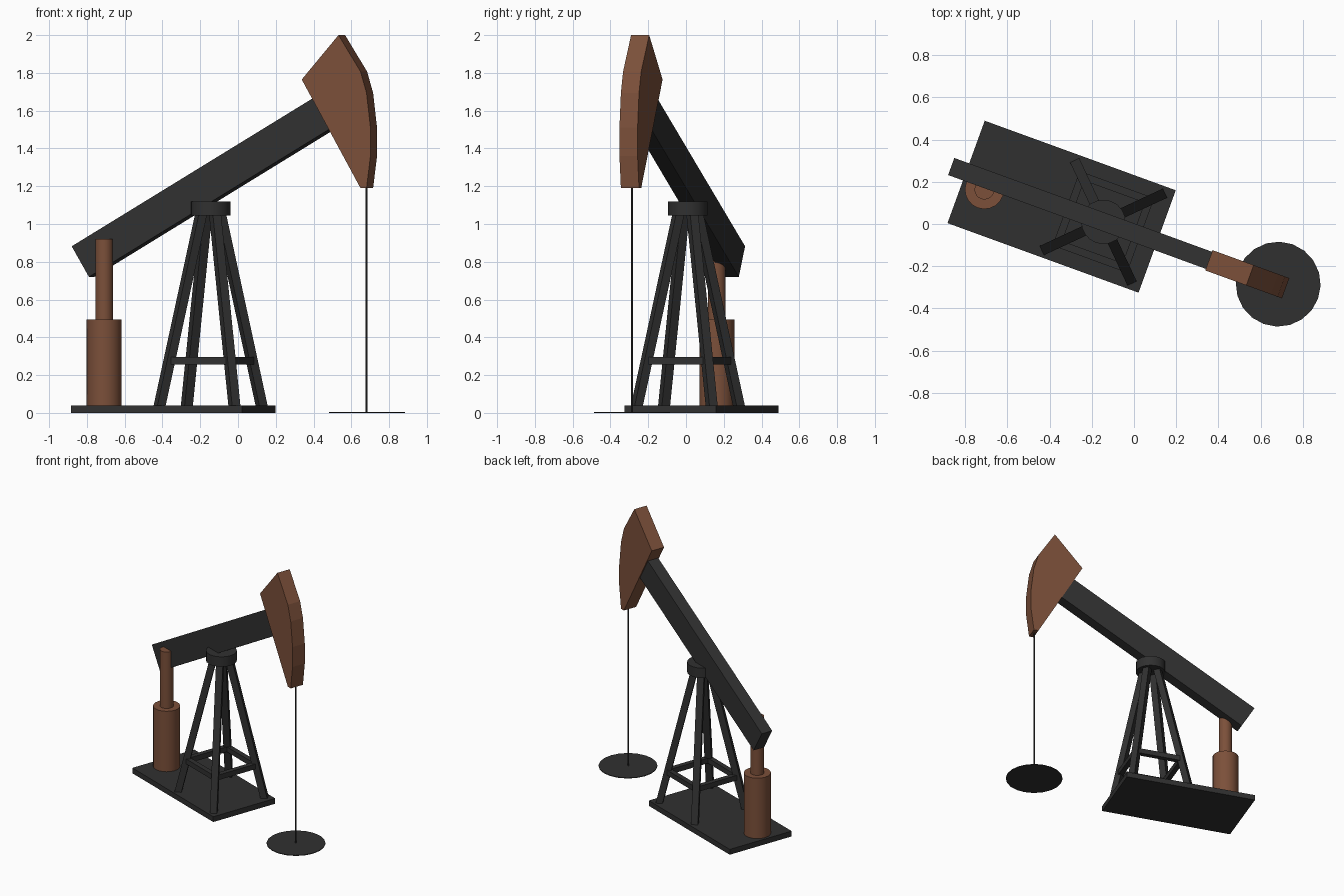
import bpy, bmesh, math
from mathutils import Matrix, Vector

if "Cube" in bpy.data.objects:
    bpy.data.objects.remove(bpy.data.objects["Cube"])

# Whole machine is laid out along its own axis, then turned 20 degrees
PLACE = Matrix.Translation((-0.145, 0.01, 0)) @ Matrix.Rotation(math.radians(-20), 4, 'Z')


def material(name, color):
    m = bpy.data.materials.new(name)
    m.diffuse_color = (*color, 1)
    m.use_nodes = True
    m.node_tree.nodes["Principled BSDF"].inputs["Base Color"].default_value = m.diffuse_color
    return m


DARK = material("dark_steel", (0.03, 0.03, 0.03))
RUST = material("rust_paint", (0.20, 0.08, 0.042))


def finish(name, bm, mat, smooth=False):
    bmesh.ops.recalc_face_normals(bm, faces=bm.faces)
    me = bpy.data.meshes.new(name)
    bm.to_mesh(me)
    bm.free()
    me.materials.append(mat)
    ob = bpy.data.objects.new(name, me)
    ob.matrix_world = PLACE
    bpy.context.collection.objects.link(ob)
    if smooth:
        bpy.ops.object.select_all(action='DESELECT')
        ob.select_set(True)
        bpy.context.view_layer.objects.active = ob
        bpy.ops.object.shade_smooth_by_angle(angle=math.radians(30))
    return ob


def loft(name, ring_a, ring_b, mat):
    bm = bmesh.new()
    a = [bm.verts.new(p) for p in ring_a]
    b = [bm.verts.new(p) for p in ring_b]
    bm.faces.new(a)
    bm.faces.new(b)
    n = len(a)
    for i in range(n):
        j = (i + 1) % n
        bm.faces.new((a[i], a[j], b[j], b[i]))
    return finish(name, bm, mat)


def plate(name, profile, half, mat):
    # side profile (along, up) given thickness across the machine
    return loft(name, [(x, -half, z) for x, z in profile],
                [(x, half, z) for x, z in profile], mat)


def box(name, lo, hi, mat):
    prof = [(lo[0], lo[2]), (hi[0], lo[2]), (hi[0], hi[2]), (lo[0], hi[2])]
    return loft(name, [(x, lo[1], z) for x, z in prof],
                [(x, hi[1], z) for x, z in prof], mat)


def cylinder(name, x, y, r, z0, z1, mat, sides=20, smooth=True):
    bm = bmesh.new()
    bmesh.ops.create_cone(bm, cap_ends=True, segments=sides, radius1=r, radius2=r,
                          depth=z1 - z0, matrix=Matrix.Translation((x, y, (z0 + z1) / 2)))
    return finish(name, bm, mat, smooth)


# Base plate
box("base_plate", (-0.692, -0.258, 0), (0.271, 0.258, 0.04), DARK)

# Four tapering tower legs, square section facing outward
def leg_ring(sx, sy, offset, z, half=0.024):
    out = Vector((sx, sy, 0)).normalized() * half
    side = Vector((-out.y, out.x, 0))
    c = Vector((sx * offset, sy * offset, z))
    return [c + out + side, c - out + side, c - out - side, c + out - side]


for sx in (-1, 1):
    for sy in (-1, 1):
        loft("tower_leg", leg_ring(sx, sy, 0.212, 0.03),
             leg_ring(sx, sy, 0.038, 1.06), DARK)

# Ring of cross braces
o, t = 0.17, 0.018
for s in (-1, 1):
    box("cross_brace", (-o, s * o - t, 0.257), (o, s * o + t, 0.295), DARK)
    box("cross_brace", (s * o - t, -o, 0.257), (s * o + t, o, 0.295), DARK)

# Tower cap
cylinder("tower_cap", 0, 0, 0.105, 1.045, 1.12, DARK)

# Tilted walking beam
plate("walking_beam", [(-0.67, 0.72), (0.70, 1.511), (0.606, 1.674), (-0.767, 0.882)],
      0.043, DARK)

# Curved pump head
plate("pump_head", [(0.532, 1.765), (0.739, 2.0), (0.863, 1.807), (0.897, 1.694),
                    (0.919, 1.51), (0.919, 1.36), (0.897, 1.19), (0.863, 1.19)],
      0.051, RUST)

# Drive cylinder and piston beside the beam's tail
cylinder("drive_cylinder", -0.582, -0.049, 0.0925, 0.03, 0.495, RUST)
cylinder("drive_piston", -0.582, -0.049, 0.047, 0.48, 0.92, RUST)

# Well rod and well cover disc
cylinder("well_rod", 0.877, 0.004, 0.006, 0.0, 1.22, DARK, sides=8)
cylinder("well_cover", 0.879, 0.006, 0.201, 0.0, 0.005, DARK)
